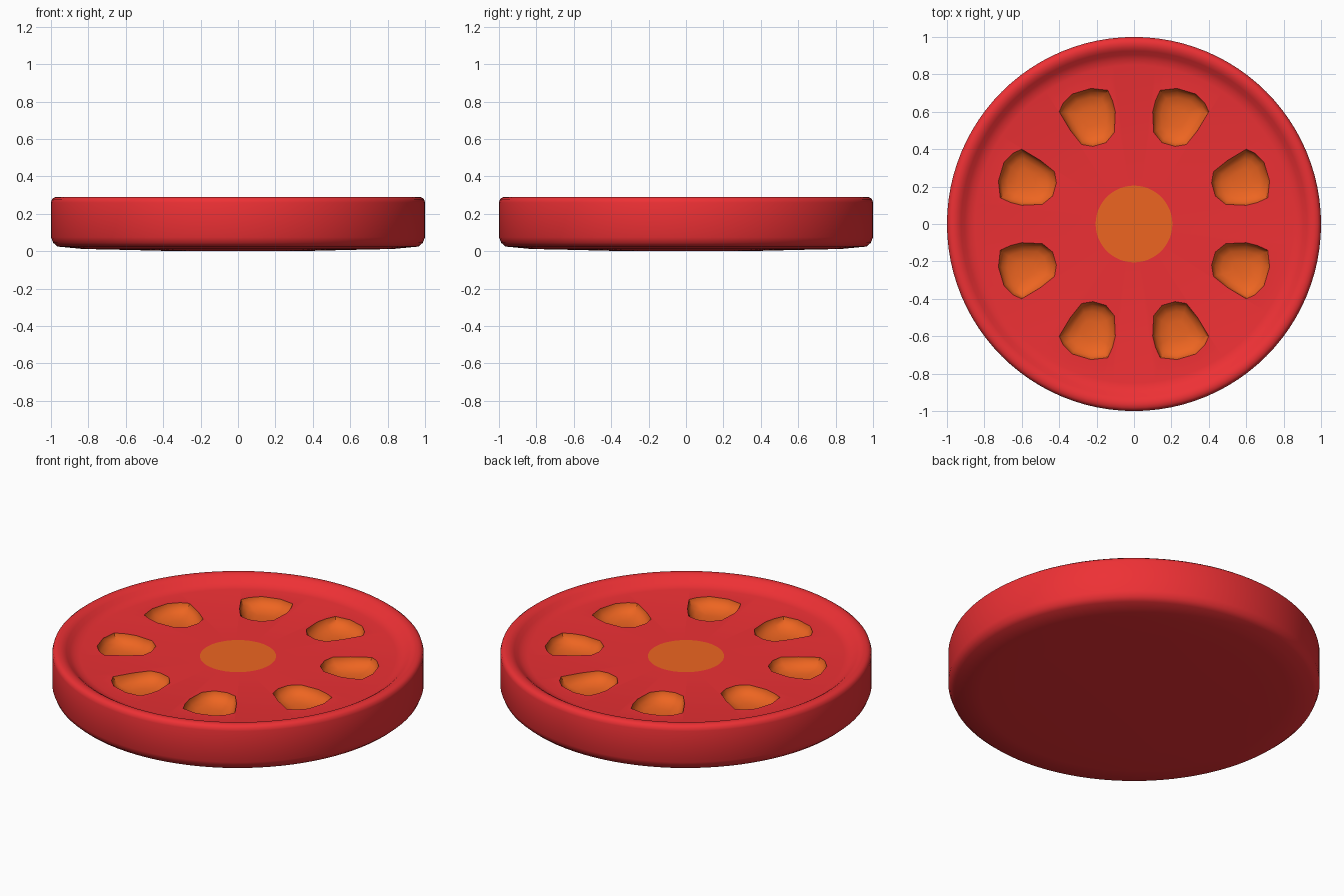
import bpy, bmesh
from math import sin, cos, pi, hypot, radians

if "Cube" in bpy.data.objects:
    bpy.data.objects.remove(bpy.data.objects["Cube"])


def material(name, color):
    m = bpy.data.materials.new(name)
    m.diffuse_color = color
    m.use_nodes = True
    m.node_tree.nodes["Principled BSDF"].inputs["Base Color"].default_value = m.diffuse_color
    return m


def bridge(bm, rings):
    # Skin consecutive rings and cap both ends
    n = len(rings[0])
    for a, b in zip(rings, rings[1:]):
        for i in range(n):
            j = (i + 1) % n
            bm.faces.new((a[i], a[j], b[j], b[i]))
    bm.faces.new(rings[0])
    bm.faces.new(rings[-1])


def finish(bm, name):
    bmesh.ops.recalc_face_normals(bm, faces=bm.faces)
    mesh = bpy.data.meshes.new(name)
    bm.to_mesh(mesh)
    bm.free()
    ob = bpy.data.objects.new(name, mesh)
    bpy.context.collection.objects.link(ob)
    return ob


# Slice body: lathed profile with raised skin rim and recessed flesh
SEG = 96
profile = [(0.31, 0.0), (0.64, 0.008), (0.83, 0.012), (0.965, 0.025),
           (0.988, 0.045), (1.0, 0.075), (1.0, 0.26), (0.995, 0.278),
           (0.982, 0.288), (0.965, 0.291), (0.945, 0.288), (0.925, 0.276),
           (0.905, 0.259), (0.88, 0.246), (0.85, 0.24), (0.205, 0.24)]
bm = bmesh.new()
bridge(bm, [[bm.verts.new((r * cos(2 * pi * i / SEG), r * sin(2 * pi * i / SEG), z))
             for i in range(SEG)] for r, z in profile])
body = finish(bm, "tomato_slice")

# Seed pockets: one outline, mirrored and swapped into eight bowls
outline = [(0.40, 0.60), (0.38, 0.645), (0.33, 0.695), (0.23, 0.725),
           (0.14, 0.715), (0.115, 0.66), (0.10, 0.60), (0.105, 0.49),
           (0.15, 0.435), (0.22, 0.415), (0.28, 0.425), (0.34, 0.50)]
cx, cy = 0.24, 0.575
levels = [(1.0, 0.32), (1.0, 0.236), (0.88, 0.208), (0.68, 0.19), (0.35, 0.18)]
bm = bmesh.new()
for sx in (1, -1):
    for sy in (1, -1):
        for swap in (False, True):
            rings = []
            for s, z in levels:
                pts = [(cx + (x - cx) * s, cy + (y - cy) * s) for x, y in outline]
                if swap:
                    pts = [(y, x) for x, y in pts]
                rings.append([bm.verts.new((x * sx, y * sy, z)) for x, y in pts])
            bridge(bm, rings)
cutter = finish(bm, "pocket_cutter")
cutter.hide_render = True

mod = body.modifiers.new("pockets", 'BOOLEAN')
mod.operation = 'DIFFERENCE'
mod.solver = 'EXACT'
mod.object = cutter
bpy.context.view_layer.objects.active = body
body.select_set(True)
cutter.select_set(False)
bpy.ops.object.modifier_apply(modifier=mod.name)
bpy.data.objects.remove(cutter)

# Colours: red flesh, orange pockets and core
body.data.materials.clear()
body.data.materials.append(material("red_flesh", (0.85, 0.03, 0.035, 1)))
body.data.materials.append(material("orange_pulp", (0.85, 0.13, 0.015, 1)))
for p in body.data.polygons:
    c = p.center
    r = hypot(c.x, c.y)
    pocket = 0.3 < r < 0.8 and 0.1 < c.z < 0.2395
    core = r < 0.1 and c.z > 0.2 and p.area < 0.2
    p.material_index = 1 if pocket or core else 0

bpy.ops.object.shade_smooth_by_angle(angle=radians(40))
